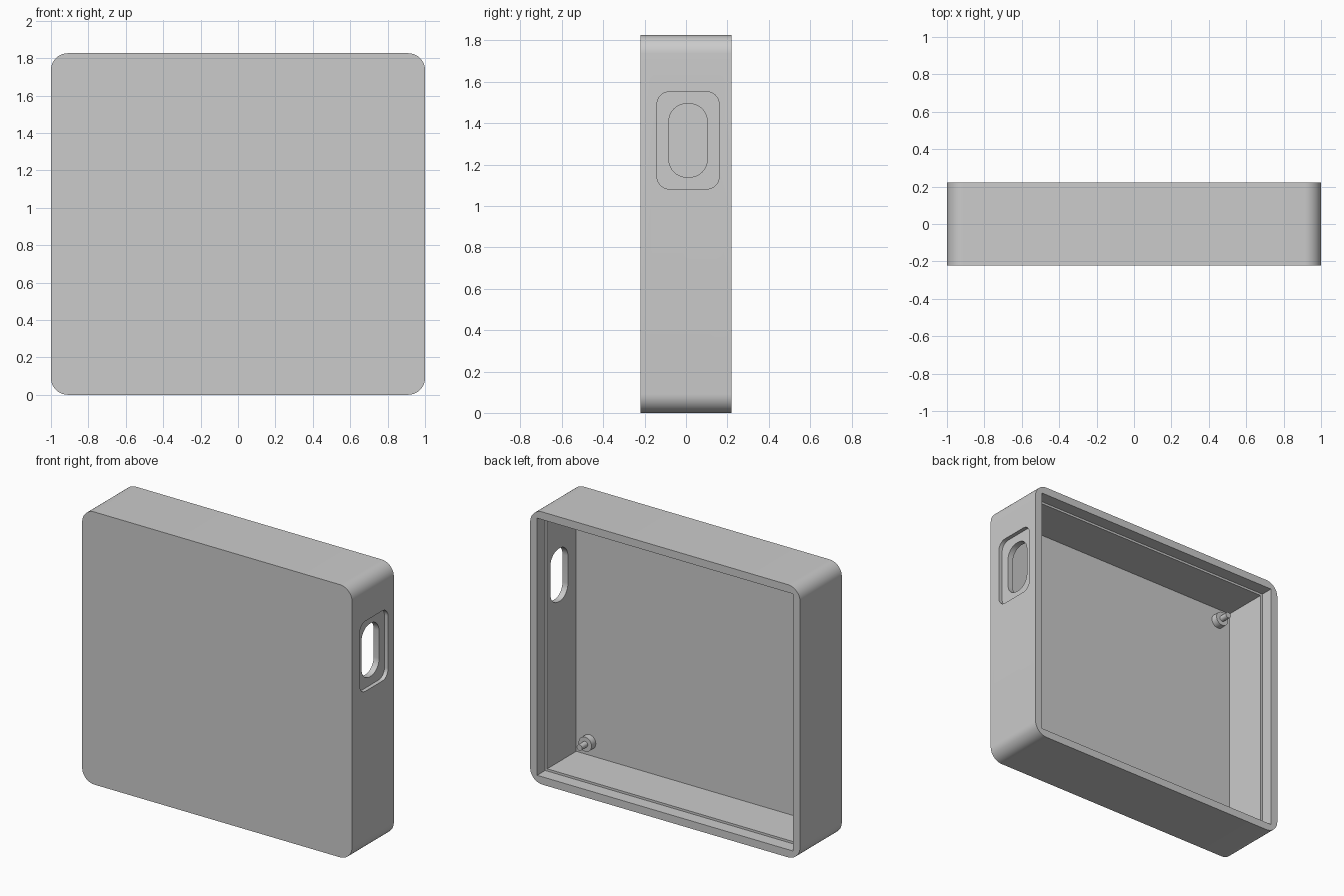
import bpy, bmesh, math
from mathutils import Matrix

cube = bpy.data.objects.get("Cube")
if cube:
    bpy.data.objects.remove(cube, do_unlink=True)

# Overall dimensions
WIDTH, DEPTH, HEIGHT = 2.0, 0.442, 1.826
RIM, WALL, FLOOR, LEDGE = 0.052, 0.067, 0.05, 0.085
FRONT, BACK, MID = -DEPTH / 2, DEPTH / 2, HEIGHT / 2

grey = bpy.data.materials.new("light grey plastic")
grey.use_nodes = True
colour = (0.6, 0.6, 0.6, 1)
grey.diffuse_color = colour
grey.node_tree.nodes["Principled BSDF"].inputs["Base Color"].default_value = colour


def rounded_outline(w, h, r, steps=10):
    """Rectangle outline centred on the origin, with optional round corners."""
    if r == 0:
        return [(w / 2, h / 2), (-w / 2, h / 2), (-w / 2, -h / 2), (w / 2, -h / 2)]
    points = []
    for quarter, (sx, sy) in enumerate([(1, 1), (-1, 1), (-1, -1), (1, -1)]):
        for i in range(steps + 1):
            a = math.pi / 2 * (quarter + i / steps)
            points.append((sx * (w / 2 - r) + r * math.cos(a),
                           sy * (h / 2 - r) + r * math.sin(a)))
    return points


def prism(name, outline, place, start, end):
    """Extrude an outline; place maps (u, v, depth) to a position."""
    bm = bmesh.new()
    near = [bm.verts.new(place(u, v, start)) for u, v in outline]
    far = [bm.verts.new(place(u, v, end)) for u, v in outline]
    bm.faces.new(near)
    bm.faces.new(far)
    n = len(outline)
    for i in range(n):
        j = (i + 1) % n
        bm.faces.new((near[i], near[j], far[j], far[i]))
    bmesh.ops.recalc_face_normals(bm, faces=bm.faces)
    return add_object(name, bm)


def add_object(name, bm):
    mesh = bpy.data.meshes.new(name)
    bm.to_mesh(mesh)
    bm.free()
    mesh.materials.append(grey)
    obj = bpy.data.objects.new(name, mesh)
    bpy.context.collection.objects.link(obj)
    return obj


def select_only(obj):
    bpy.ops.object.select_all(action='DESELECT')
    obj.select_set(True)
    bpy.context.view_layer.objects.active = obj


def cut(target, cutter):
    cutter.hide_render = True
    mod = target.modifiers.new("cut", 'BOOLEAN')
    mod.operation = 'DIFFERENCE'
    mod.solver = 'EXACT'
    mod.object = cutter
    select_only(target)
    bpy.ops.object.modifier_apply(modifier=mod.name)
    bpy.data.objects.remove(cutter, do_unlink=True)


def along_y(u, v, d):
    return (u, d, MID + v)


def along_x(u, v, d):
    return (d, 0.01 + u, 1.317 + v)


# Tray: rounded slab, hollowed from the back, with a ledge for a lid
case = prism("case_shell", rounded_outline(WIDTH, HEIGHT, 0.09), along_y, FRONT, BACK)
cut(case, prism("cavity_cutter",
                rounded_outline(WIDTH - 2 * WALL, HEIGHT - 2 * WALL, 0),
                along_y, FRONT + FLOOR, BACK + 0.1))
cut(case, prism("lid_ledge_cutter",
                rounded_outline(WIDTH - 2 * RIM, HEIGHT - 2 * RIM, 0),
                along_y, BACK - LEDGE, BACK + 0.1))

# Port on the side: shallow pocket and a slot through the wall
cut(case, prism("port_pocket_cutter", rounded_outline(0.3, 0.47, 0.06),
                along_x, WIDTH / 2 - 0.027, WIDTH / 2 + 0.1))
cut(case, prism("port_slot_cutter", rounded_outline(0.186, 0.355, 0.086),
                along_x, WIDTH / 2 - 0.2, WIDTH / 2 + 0.1))
select_only(case)
bpy.ops.object.shade_smooth_by_angle(angle=math.radians(30))

# Mounting pegs in the four inner corners: a stand-off with a thin pin
PEG_X, PEG_Z = WIDTH / 2 - WALL - 0.097, MID - WALL - 0.09
for side, sx in (("left", 1), ("right", -1)):
    for level, sz in (("upper", 1), ("lower", -1)):
        bm = bmesh.new()
        for radius, length in ((0.048, 0.045), (0.02, 0.105)):
            start, end = FRONT + FLOOR - 0.01, FRONT + FLOOR + length
            spot = Matrix.Translation((sx * PEG_X, (start + end) / 2, MID + sz * PEG_Z))
            bmesh.ops.create_cone(bm, cap_ends=True, segments=32, radius1=radius,
                                  radius2=radius, depth=end - start,
                                  matrix=spot @ Matrix.Rotation(math.pi / 2, 4, 'X'))
        peg = add_object(f"{level}_{side}_peg", bm)
        select_only(peg)
        bpy.ops.object.shade_smooth_by_angle(angle=math.radians(30))
